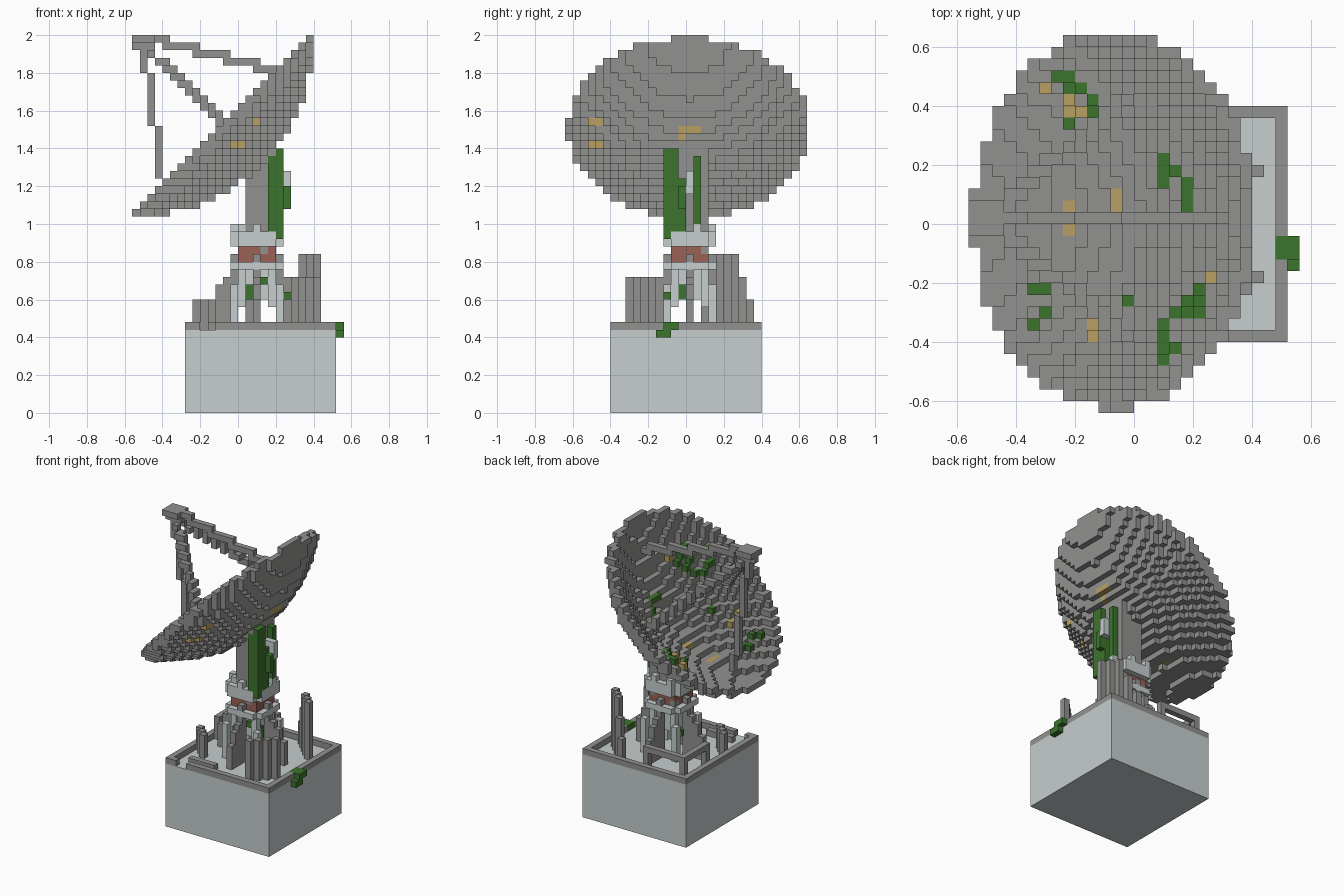
import bpy, bmesh, math
from itertools import product

U = 0.04  # size of one block

cube = bpy.data.objects.get("Cube")
if cube:
    bpy.data.objects.remove(cube, do_unlink=True)


def material(name, rgb):
    m = bpy.data.materials.new(name)
    m.use_nodes = True
    m.diffuse_color = (*rgb, 1)
    m.node_tree.nodes["Principled BSDF"].inputs["Base Color"].default_value = (*rgb, 1)
    return m


GREY = material("weathered grey", (.285, .285, .28))
LIGHT = material("pale concrete", (.57, .62, .62))
GREEN = material("moss green", (.045, .175, .026))
TAN = material("tan rust", (.48, .345, .125))
RED = material("rust red", (.32, .12, .09))


def block(x0, x1, y0, y1, z0, z1):
    """All cells of a box, upper bounds excluded."""
    return set(product(range(x0, x1), range(y0, y1), range(z0, z1)))


def line(a, b):
    """Straight run of cells that touch face to face."""
    n = 8 * max(abs(q - p) for p, q in zip(a, b))
    return {tuple(round(p + (q - p) * i / n) for p, q in zip(a, b)) for i in range(n + 1)}


SIDES = [(axis, sign) for axis in range(3) for sign in (0, 1)]
CORNERS = [(0, 0), (1, 0), (1, 1), (0, 1)]


def build(name, cells, mat, painted=None, second=None):
    """Skin a set of cells; faces chosen by painted() get the second material."""
    bm = bmesh.new()
    seen = {}
    for c in cells:
        for axis, sign in SIDES:
            near = list(c)
            near[axis] += 2 * sign - 1
            if tuple(near) in cells:
                continue
            loop = []
            for a, b in (CORNERS if sign else CORNERS[::-1]):
                p = list(c)
                p[axis] += sign
                p[(axis + 1) % 3] += a
                p[(axis + 2) % 3] += b
                p = tuple(p)
                if p not in seen:
                    seen[p] = bm.verts.new([v * U for v in p])
                loop.append(seen[p])
            face = bm.faces.new(loop)
            face.material_index = int(bool(painted and painted(c, axis, sign)))
    me = bpy.data.meshes.new(name)
    bm.to_mesh(me)
    bm.free()
    me.materials.append(mat)
    if second:
        me.materials.append(second)
    bpy.context.collection.objects.link(bpy.data.objects.new(name, me))


def slab(name, mat, x0, x1, y0, y1, z0, z1):
    """Plain box given in block units."""
    bpy.ops.mesh.primitive_cube_add(size=1, location=((x0 + x1) * U / 2, (y0 + y1) * U / 2, (z0 + z1) * U / 2))
    ob = bpy.context.object
    ob.name = name
    ob.scale = ((x1 - x0) * U, (y1 - y0) * U, (z1 - z0) * U)
    ob.data.materials.append(mat)


# Base with a raised rim, broken by a vine and a gap
slab("base", LIGHT, -7, 13, -10, 10, 0, 11)
slab("rim_left_front", GREY, 12, 13, -10, -3, 11, 12)
slab("rim_left_back", GREY, 12, 13, -1, 10, 11, 12)
slab("rim_right", GREY, -7, -6, -10, 10, 11, 12)
slab("rim_back", GREY, -6, 12, 9, 10, 11, 12)
slab("rim_front", GREY, -3, 12, -10, -9, 11, 12)
slab("rim_front_end", GREY, -6, -5, -10, -9, 11, 12)

# Dish: a tilted bowl one block thick
RADIUS, DEPTH = .66, .265


def bowl(c):
    """Distance below the bowl surface, tolerance, radius and depth below the rim."""
    u, v, w = (c[0] + .5) * U + .08, ((c[1] + .5) * U - .015) * 1.035, (c[2] + .5) * U - 1.52
    s, d = (u + w) / math.sqrt(2), (u - w) / math.sqrt(2)
    k = 2 * DEPTH / RADIUS ** 2
    gs, gv = k * s, k * v
    tol = .5 * U * (abs(1 + gs) / math.sqrt(2) + abs(1 - gs) / math.sqrt(2) + abs(gv))
    r = math.hypot(s, v)
    return d - DEPTH * (1 - r * r / RADIUS ** 2), tol, r, d


dish = set()
for c in block(-16, 12, -17, 18, 24, 52):
    gap, tol, r, d = bowl(c)
    if r < RADIUS and -tol <= gap < tol and d > -.02:
        dish.add(c)
tops = {}
for x, y, z in dish:
    tops[x, y] = max(z, tops.get((x, y), 0))

# Rust: patches through the shell as (x, y), outside patches as (y, z)
RUST_XY = [(-6, -5, -1, 2), (-2, -1, 1, 3), (-4, -3, -10, -7), (6, 7, -5, -4)]
RUST_YZ = [(-1, 2, 37, 38), (-1, 0, 36, 37), (-13, -11, 38, 39), (-13, -11, 35, 36)]


def within(a, b, zones):
    return any(p <= a < q and r <= b < s for p, q, r, s in zones)


def rusty(c, axis, sign):
    x, y, z = c
    if within(x, y, RUST_XY) and tops[x, y] == z:
        return True
    outward = (axis, sign) in ((0, 1), (1, 0), (2, 0))
    return outward and within(y, z, RUST_YZ)


build("dish", dish, GREY, rusty, TAN)

# Moss and loose rust lumps lying on top of the dish
MOSS = [(-7, -5, 12, 13), (-6, -4, 11, 12), (-4, -3, 9, 11), (-6, -5, 8, 9),
        (2, 3, 3, 6), (3, 4, 4, 5), (4, 5, 1, 4), (-8, -7, -6, -4), (-9, -8, -6, -5),
        (-8, -7, -8, -7), (-9, -8, -9, -8), (-1, 0, -7, -6), (5, 6, -8, -5),
        (4, 5, -8, -6), (3, 4, -8, -7), (2, 3, -12, -8), (3, 4, -11, -10)]
LUMPS = [(-8, -7, 11, 12), (-6, -5, 9, 11), (-5, -4, 9, 10)]
for name, zones, mat in [("dish_moss", MOSS, GREEN), ("dish_rust_lumps", LUMPS, TAN)]:
    build(name, {(x, y, z + 1) for (x, y), z in tops.items() if within(x, y, zones)}, mat)

# Receiver and its four struts
feed = (-13, 0, 48)
struts = line((-12, 0, 49), (8, 0, 44)) | line(feed, (-10, 0, 27))
for y in (11, -11):
    struts |= line(feed, (0, y, 36))
receiver = block(-14, -11, -1, 2, 49, 50) | block(-14, -12, 0, 1, 48, 49)
build("receiver_struts", struts - dish - receiver, GREY)
build("receiver", receiver, GREY)

# Pedestal column, stopping under the dish
column = {c for c in block(1, 5, -2, 3, 24, 40) if bowl(c)[0] >= bowl(c)[1]}
build("column", column, GREY)

# Collar, rust band and lower flange
collar = block(-1, 6, -3, 4, 22, 24)
collar -= {(x, y, z) for x in (-1, 5) for y in (-3, 3) for z in (22, 23)}
for x, y in [(-1, -1), (-1, 2), (0, -2), (2, -3), (0, 3), (3, 3), (5, 1)]:
    collar.add((x, y, 24))
build("collar", collar, LIGHT)
CHIPS = {(3, -2, 21), (0, 2, 20), (4, 2, 21)}
build("rust_band", block(0, 5, -2, 3, 20, 22), RED, lambda c, axis, sign: c in CHIPS, GREY)
build("flange", block(-1, 6, -2, 3, 19, 20) | block(0, 5, -3, 4, 19, 20), LIGHT)

# Tower core and splayed legs
legs = block(1, 4, -1, 2, 15, 19)
for sx, sy in product((-1, 1), repeat=2):
    x, y = 2 + 2 * sx, 2 * sy
    legs |= block(x, x + 1, y, y + 1, 14, 19)
    x, y = 2 + 3 * sx, 3 * sy
    legs |= block(x, x + 1, y, y + 1, 11, 17)
build("tower_legs", legs, LIGHT)

# Stepped buttresses on the four sides
steps = set()
for dx, dy in [(1, 0), (-1, 0), (0, 1), (0, -1)]:
    for dist, top in [(3, 21), (4, 18), (5, 17), (6, 15)]:
        x, y = 2 + dx * dist, dy * dist
        steps |= block(x, x + 1, y, y + 1, 11, top)
build("buttresses", steps, GREY)


# Ruined walls running diagonally across the corners of the base
def wall(name, x, y, dx, heights):
    cells = set()
    for i, top in enumerate(heights):
        cells |= block(x + dx * i, x + dx * i + 1, y + i, y + i + 1, 11, top)
    build(name, cells, GREY)


wall("back_left_wall", 10, 4, -1, [21, 21, 21, 18, 15])
wall("front_left_wall", 7, -8, 1, [18, 18, 18, 18])
wall("front_right_wall", -4, -5, -1, [15, 15, 15])

# Pipe rail in the remaining corner
pipe = line((-6, 2, 14), (-6, 8, 14)) | line((-6, 8, 14), (1, 8, 14))
for x, y in [(-6, 2), (-6, 8), (1, 8)]:
    pipe |= block(x, x + 1, y, y + 1, 11, 15)
build("pipe_rail", pipe, GREY)
build("floor_bar", block(-4, 1, -8, -7, 11, 12), GREY)

# Vines on the column, tower and base edge
vines = block(4, 6, -3, -2, 23, 35) | block(5, 6, -2, -1, 23, 35) | block(5, 6, -1, 0, 24, 31)
vines |= block(5, 6, 1, 2, 24, 34) | block(6, 7, -1, 0, 27, 30) | block(3, 4, -3, -2, 34, 35)
build("column_vines", vines, GREEN)
build("column_box", block(5, 7, 0, 1, 29, 32), LIGHT)
build("tower_moss", {(1, -3, 15), (1, -3, 16), (3, -2, 17), (6, -3, 15), (4, -1, 15), (4, -1, 16), (-1, 2, 15)}, GREEN)
build("edge_vine", block(12, 14, -3, -1, 11, 12) | block(13, 14, -4, -2, 10, 11), GREEN)
